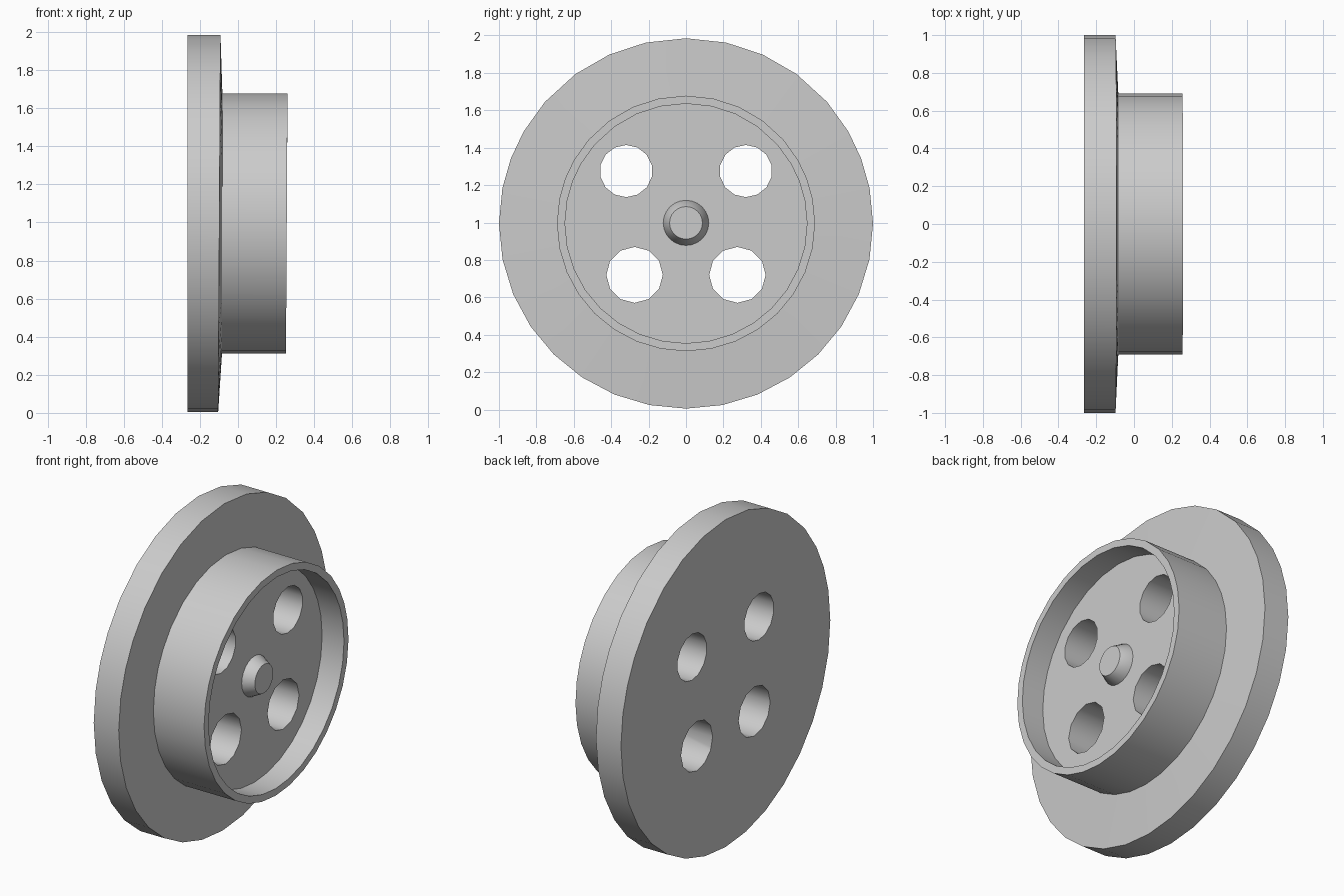
import bpy, bmesh
from math import sin, cos, radians, tau

if "Cube" in bpy.data.objects:
    bpy.data.objects.remove(bpy.data.objects["Cube"])

CZ = 0.995  # height of the wheel axis

# Rim angles measured from the top; the upper half is slightly uneven
HALF = [0, 12.4, 24.2, 36.2, 49, 60.3, 69.5, 79] + [90 + 11.25 * i for i in range(9)]
WHEEL = [radians(a) for a in HALF + [360 - a for a in HALF[-2:0:-1]]]


def even(n):
    return [tau * i / n for i in range(n)]


def lathe(name, profile, angles, y=0.0, z=CZ):
    """Closed solid around the x axis; profile rows are (radius, x, lean)."""
    bm = bmesh.new()
    rings = [[bm.verts.new((x + lean * cos(a), y + r * sin(a), z + r * 0.99 * cos(a)))
              for a in angles] for r, x, lean in profile]
    n = len(angles)
    for a, b in zip(rings, rings[1:]):
        for i in range(n):
            j = (i + 1) % n
            bm.faces.new((a[i], a[j], b[j], b[i]))
    bm.faces.new(rings[0])
    bm.faces.new(rings[-1])
    bmesh.ops.recalc_face_normals(bm, faces=bm.faces)
    mesh = bpy.data.meshes.new(name)
    bm.to_mesh(mesh)
    bm.free()
    obj = bpy.data.objects.new(name, mesh)
    bpy.context.collection.objects.link(obj)
    return obj


def activate(obj):
    bpy.ops.object.select_all(action='DESELECT')
    obj.select_set(True)
    bpy.context.view_layer.objects.active = obj


# Flange and raised hub with a recessed face
wheel = lathe("flanged_wheel", [
    (1.0, -0.265, 0), (1.0, -0.098, 0.006), (0.69, -0.083, 0.001),
    (0.69, 0.256, 0.004), (0.647, 0.256, 0.004), (0.647, 0.11, 0)], WHEEL)

# Four lightening holes, the lower pair wider and closer together
for side in (-1, 1):
    for y, z, r, n in ((0.32, 1.275, 0.141, 14), (0.275, 0.72, 0.151, 12)):
        cutter = lathe("hole_cutter", [(r, -0.5, 0), (r, 0.5, 0)], even(n), side * y, z)
        cutter.hide_render = True
        mod = wheel.modifiers.new("hole", 'BOOLEAN')
        mod.operation = 'DIFFERENCE'
        mod.solver = 'EXACT'
        mod.object = cutter
        activate(wheel)
        bpy.ops.object.modifier_apply(modifier=mod.name)
        bpy.data.objects.remove(cutter)

# Tapered axle end in the middle of the recess
boss = lathe("axle_boss", [(0.122, 0.10, 0), (0.122, 0.11, 0), (0.088, 0.174, 0)], even(24), 0, 0.998)

for obj in (wheel, boss):
    activate(obj)
    bpy.ops.object.shade_smooth_by_angle(angle=radians(35))
